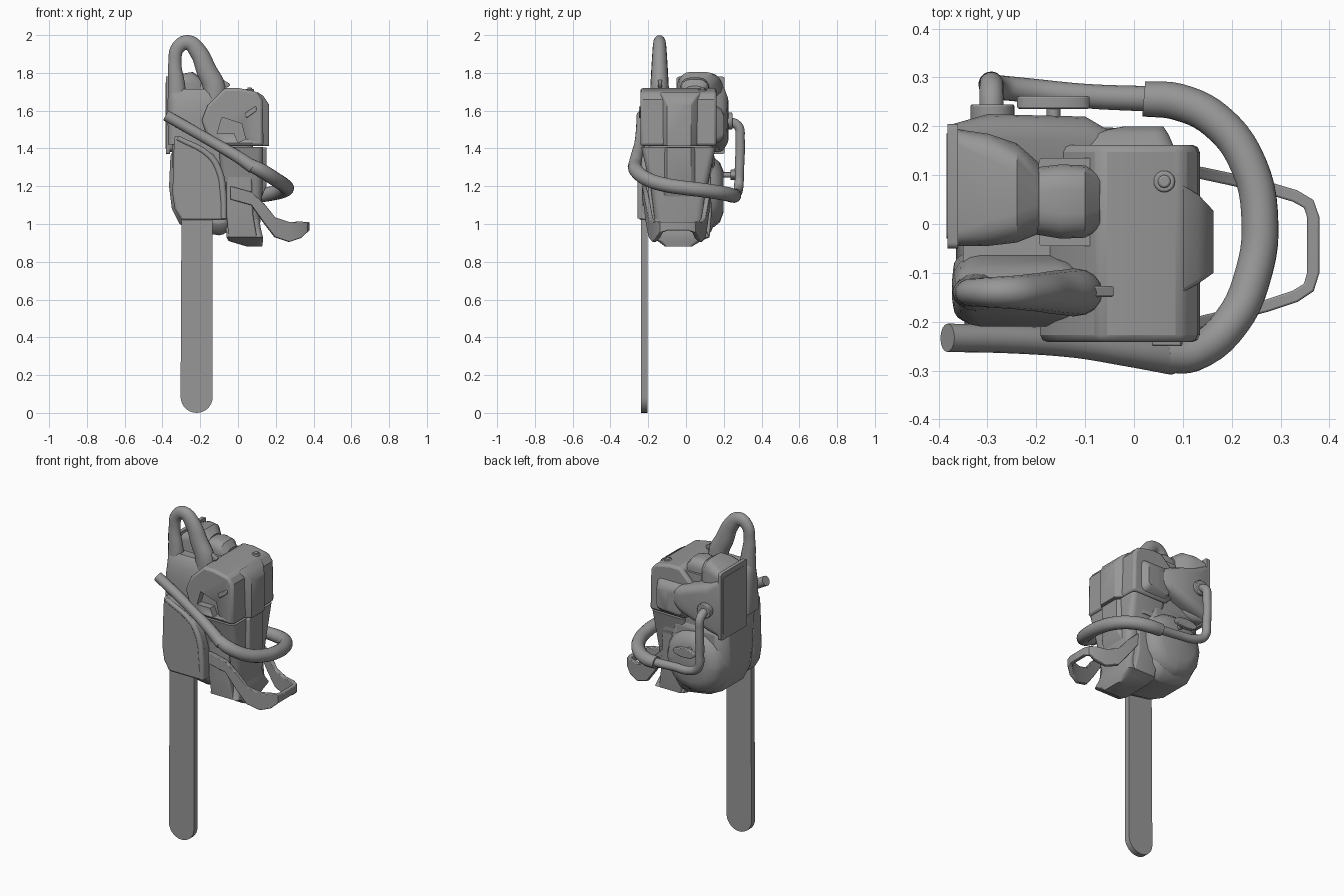
import bpy, bmesh, math
from mathutils import Vector

grey = bpy.data.materials.new("dark_grey")
grey.diffuse_color = (0.31, 0.31, 0.31, 1)


def finish(name, bm, bevel=0.0, seg=2, angle=35):
    bmesh.ops.recalc_face_normals(bm, faces=bm.faces)
    me = bpy.data.meshes.new(name)
    bm.to_mesh(me)
    bm.free()
    ob = bpy.data.objects.new(name, me)
    bpy.context.collection.objects.link(ob)
    if bevel:
        m = ob.modifiers.new("bevel", 'BEVEL')
        m.width, m.segments, m.limit_method = bevel, seg, 'ANGLE'
        m.angle_limit = math.radians(40)
    smooth(ob, angle)
    return ob


def smooth(ob, angle=35):
    ob.data.materials.clear()
    ob.data.materials.append(grey)
    bpy.ops.object.select_all(action='DESELECT')
    ob.select_set(True)
    bpy.context.view_layer.objects.active = ob
    bpy.ops.object.shade_smooth_by_angle(angle=math.radians(angle))


def skin(name, rings, bevel=0.0, angle=35):
    bm = bmesh.new()
    rows = [[bm.verts.new(p) for p in r] for r in rings]
    n = len(rows[0])
    for a, b in zip(rows, rows[1:]):
        for i in range(n):
            bm.faces.new((a[i], a[(i + 1) % n], b[(i + 1) % n], b[i]))
    bm.faces.new(rows[0])
    bm.faces.new(rows[-1])
    return finish(name, bm, bevel, angle=angle)


def place(axis, t, a, b):
    return {'x': (t, a, b), 'y': (a, t, b), 'z': (a, b, t)}[axis]


def loft(name, axis, secs, bevel=0.0):
    """Rounded rectangles (t, a0, a1, b0, b1, radius) joined along an axis."""
    rings = []
    for t, a0, a1, b0, b1, r in secs:
        ring = []
        for k, (ca, cb) in enumerate([(a1 - r, b1 - r), (a0 + r, b1 - r), (a0 + r, b0 + r), (a1 - r, b0 + r)]):
            for j in range(5):
                an = (k + j / 4) * math.pi / 2
                ring.append(place(axis, t, ca + r * math.cos(an), cb + r * math.sin(an)))
        rings.append(ring)
    return skin(name, rings, bevel)


def prism(name, pts, y0, y1, bevel=0.0):
    """XZ profile pushed along y."""
    return skin(name, [[(x, y, z) for x, z in pts] for y in (y0, y1)], bevel)


def disc(name, axis, c, t0, t1, r, r2=None, n=20):
    r2 = r2 or r
    return skin(name, [[place(axis, t, c[0] + r * math.cos(2 * math.pi * i / n), c[1] + r2 * math.sin(2 * math.pi * i / n))
                        for i in range(n)] for t in (t0, t1)], 0.004)


def tube(name, pts):
    """Smooth pipe through (x, y, z, radius)."""
    cu = bpy.data.curves.new(name, 'CURVE')
    cu.dimensions, cu.bevel_depth, cu.bevel_resolution = '3D', 1.0, 6
    cu.resolution_u, cu.use_fill_caps = 5, True
    sp = cu.splines.new('BEZIER')
    sp.bezier_points.add(len(pts) - 1)
    for bp, p in zip(sp.bezier_points, pts):
        bp.co, bp.radius = p[:3], p[3]
        bp.handle_left_type = bp.handle_right_type = 'AUTO'
    ob = bpy.data.objects.new(name, cu)
    bpy.context.collection.objects.link(ob)
    bpy.ops.object.select_all(action='DESELECT')
    ob.select_set(True)
    bpy.context.view_layer.objects.active = ob
    bpy.ops.object.convert(target='MESH')
    ob = bpy.context.view_layer.objects.active
    smooth(ob, 45)
    return ob


# guide bar with rounded tip
R, cx = 0.085, -0.219
bar = [(cx + R * math.cos(a), R + R * math.sin(a)) for a in [math.pi + math.pi * i / 14 for i in range(15)]]
prism("guide_bar", bar + [(-0.134, 1.1), (-0.299, 1.1)], -0.238, -0.203)

# clutch cover with raised rim
prism("clutch_cover", [(-0.335, 1.47), (-0.25, 1.43), (-0.13, 1.37), (-0.085, 1.29), (-0.065, 1.18), (-0.06, 1.02),
                       (-0.3, 1.02), (-0.335, 1.08), (-0.347, 1.16), (-0.34, 1.4)], -0.248, -0.16, 0.012)
tube("clutch_cover_rim", [(-0.32, -0.24, 1.455, .014), (-0.15, -0.24, 1.36, .016), (-0.1, -0.24, 1.28, .018),
                          (-0.078, -0.24, 1.15, .018), (-0.075, -0.24, 1.03, .016)])

# crankcase and starter bowl
prism("crankcase", [(-0.355, 1.42), (-0.365, 1.2), (-0.35, 1.08), (-0.31, 1.0), (-0.23, 0.96), (-0.1, 0.94),
                    (-0.02, 0.96), (0.02, 1.1), (0.02, 1.42)], -0.175, 0.15, 0.06)
loft("starter_housing", 'y', [(0.1, -0.355, 0.03, 0.97, 1.37, .17), (0.15, -0.345, 0.02, 0.985, 1.35, .17),
                              (0.18, -0.325, 0.0, 1.01, 1.325, .155), (0.198, -0.28, -0.045, 1.06, 1.28, .11)])
loft("core_block", 'z', [(1.3, -0.35, 0.08, -0.19, 0.14, .04), (1.6, -0.35, 0.08, -0.2, 0.14, .04)])

# engine cover with pocket
cover = prism("engine_cover", [(-0.1, 1.413), (-0.17, 1.48), (-0.192, 1.55), (-0.16, 1.63), (-0.07, 1.72), (0, 1.72),
                               (0.1, 1.7), (0.13, 1.66), (0.135, 1.413)], -0.242, 0.162, 0.015)
cut = prism("pocket_cutter", [(-0.11, 1.48), (-0.085, 1.565), (0.02, 1.53), (0.04, 1.45), (0.0, 1.43), (-0.02, 1.48)],
            -0.3, -0.2)
m = cover.modifiers.new("pocket", 'BOOLEAN')
m.operation, m.object = 'DIFFERENCE', cut
bpy.context.view_layer.objects.active = cover
for mod in [x.name for x in cover.modifiers if x.type in {'BEVEL', 'BOOLEAN'}]:
    bpy.ops.object.modifier_apply(modifier=mod)
bpy.data.objects.remove(cut)
prism("cover_latch", [(0.035, 1.585), (0.095, 1.625), (0.1, 1.6), (0.045, 1.56)], -0.25, -0.22, 0.004)
loft("cover_side_bulge", 'y', [(0.14, -0.13, 0.09, 1.42, 1.64, .03), (0.185, -0.1, 0.07, 1.44, 1.61, .03),
                               (0.2, -0.02, 0.06, 1.46, 1.58, .02)])
loft("cover_ridge_upper", 'x', [(0.1, -0.14, 0.08, 1.413, 1.7, .01), (0.132, -0.122, 0.06, 1.413, 1.68, .01),
                                (0.163, -0.1, 0.027, 1.413, 1.635, .01)], 0.008)
loft("cover_ridge_lower", 'x', [(0.09, -0.13, 0.07, 1.12, 1.406, .01), (0.125, -0.118, 0.055, 1.14, 1.406, .01),
                                (0.15, -0.1, 0.027, 1.2, 1.406, .01)], 0.008)
disc("cover_screw", 'z', (0.062, 0.087), 1.69, 1.715, 0.022)
disc("cover_screw_head", 'z', (0.062, 0.087), 1.7, 1.722, 0.013)

# cylinder housing and muffler
loft("cylinder_housing", 'z', [(0.97, -0.07, 0.115, -0.16, 0.085, .04), (1.18, -0.09, 0.13, -0.185, 0.11, .04),
                               (1.407, -0.1, 0.133, -0.237, 0.157, .03)])
loft("muffler", 'z', [(0.88, 0.05, 0.128, -0.11, 0.03, .02), (0.91, -0.05, 0.132, -0.15, 0.08, .03),
                      (0.93, -0.06, 0.132, -0.195, 0.125, .02), (0.98, -0.065, 0.12, -0.175, 0.1, .03),
                      (1.05, -0.065, 0.11, -0.16, 0.085, .03)])
for s in (-1, 1):
    y = -0.035 + s * 0.135
    loft("muffler_side_" + ("left" if s < 0 else "right"), 'z',
         [(0.93, -0.05, 0.1, y - .025, y + .025, .01), (1.05, -0.06, 0.08, y - .035, y + .035, .01),
          (1.3, -0.06, 0.07, y - .03, y + .03, .01)])

# fuel tank, base plate and tapered side
loft("fuel_tank", 'x', [(-0.37, -0.045, 0.195, 1.38, 1.76, .03), (-0.3, -0.045, 0.185, 1.38, 1.795, .05),
                        (-0.24, -0.038, 0.165, 1.4, 1.805, .06), (-0.195, -0.02, 0.125, 1.42, 1.775, .06)])
loft("tank_base_plate", 'x', [(-0.382, -0.05, 0.205, 1.37, 1.78, .012), (-0.36, -0.05, 0.205, 1.37, 1.78, .012)])
loft("tank_base_inset", 'x', [(-0.384, -0.03, 0.185, 1.4, 1.75, .01), (-0.375, -0.03, 0.185, 1.4, 1.75, .01)])
loft("tank_side", 'x', [(-0.37, 0.08, 0.205, 1.38, 1.74, .03), (-0.3, 0.05, 0.225, 1.4, 1.7, .05),
                        (-0.1, 0.05, 0.22, 1.47, 1.63, .05), (-0.04, 0.05, 0.185, 1.5, 1.6, .03)])
loft("intake_frame", 'z', [(1.55, -0.195, -0.06, -0.045, 0.135, .008), (1.7, -0.195, -0.06, -0.045, 0.135, .008)])
loft("intake_cap", 'x', [(-0.21, -0.02, 0.115, 1.6, 1.765, .05), (-0.15, -0.03, 0.122, 1.6, 1.775, .05),
                         (-0.1, -0.028, 0.12, 1.6, 1.765, .05), (-0.07, -0.01, 0.1, 1.6, 1.73, .04)])

# rear handle: oval loop growing out of a wide base
loft("rear_handle_base", 'z', [(1.42, -0.37, -0.1, -0.2, -0.06, .03), (1.58, -0.373, -0.12, -0.21, -0.06, .06),
                               (1.65, -0.371, -0.1, -0.195, -0.075, .055), (1.69, -0.368, -0.11, -0.182, -0.09, .042),
                               (1.715, -0.36, -0.14, -0.165, -0.11, .025)])
loop = tube("rear_handle_loop", [(-0.318, 0, 1.6, .055), (-0.326, 0, 1.74, .045), (-0.334, 0, 1.86, .034),
                                 (-0.317, 0, 1.935, .036), (-0.265, 0, 1.96, .04), (-0.213, 0, 1.915, .046),
                                 (-0.165, 0, 1.81, .054), (-0.125, 0, 1.72, .06), (-0.13, 0, 1.62, .06)])
loop.location.y, loop.scale.y = -0.14, 0.82
prism("throttle_lock", [(-0.12, 1.72), (-0.12, 1.79), (-0.04, 1.74), (-0.05, 1.725), (-0.08, 1.72)], -0.149, -0.127, 0.004)

# wrap handle: thin ends and thick grip
tube("wrap_handle_lower", [(-0.382, -0.233, 1.575, .029), (-0.25, -0.236, 1.5, .029), (-0.12, -0.245, 1.425, .029),
                           (0.0, -0.262, 1.355, .032), (0.08, -0.274, 1.3, .035)])
tube("wrap_handle_grip", [(0.06, -0.27, 1.315, .034), (0.12, -0.265, 1.285, .038), (0.2, -0.2, 1.235, .038),
                          (0.245, -0.1, 1.205, .038), (0.258, 0.0, 1.19, .038), (0.235, 0.12, 1.175, .038),
                          (0.17, 0.21, 1.16, .038), (0.09, 0.25, 1.15, .038), (0.02, 0.256, 1.15, .036)])
tube("wrap_handle_upper", [(0.04, 0.256, 1.15, .026), (-0.1, 0.262, 1.16, .025), (-0.23, 0.275, 1.175, .025),
                           (-0.28, 0.28, 1.21, .025), (-0.292, 0.283, 1.3, .025), (-0.292, 0.286, 1.45, .025),
                           (-0.292, 0.275, 1.52, .025), (-0.292, 0.2, 1.545, .025)])
disc("wrap_handle_collar", 'y', (-0.29, 1.545), 0.21, 0.245, 0.045)

# starter pull
disc("starter_stem", 'y', (-0.165, 1.26), 0.17, 0.25, 0.014)
disc("starter_grip", 'y', (-0.165, 1.26), 0.236, 0.262, 0.075, 0.028)

# hand guard: thin curved frame
half = [(-0.04, -0.222, 1.2, 1.13), (0.07, -0.213, 1.17, 1.1), (0.14, -0.2, 1.105, 1.0), (0.195, -0.187, 1.035, .93),
        (0.27, -0.168, 1.01, .905), (0.33, -0.148, 1.013, .925), (0.358, -0.13, 1.01, .955), (0.367, -0.1, 1.01, .965)]
path = half + [(x, -0.04 - (y + 0.04) * 0.9, a, b) for x, y, a, b in reversed(half)]
rings = []
for i, (x, y, zt, zb) in enumerate(path):
    p, q = path[max(i - 1, 0)], path[min(i + 1, len(path) - 1)]
    d = Vector((q[0] - p[0], q[1] - p[1])).normalized() * 0.0125
    rings.append([(x + d.y * s, y - d.x * s, z) for s, z in ((1, zb), (1, zt), (-1, zt), (-1, zb))])
skin("hand_guard", rings, 0.004)
